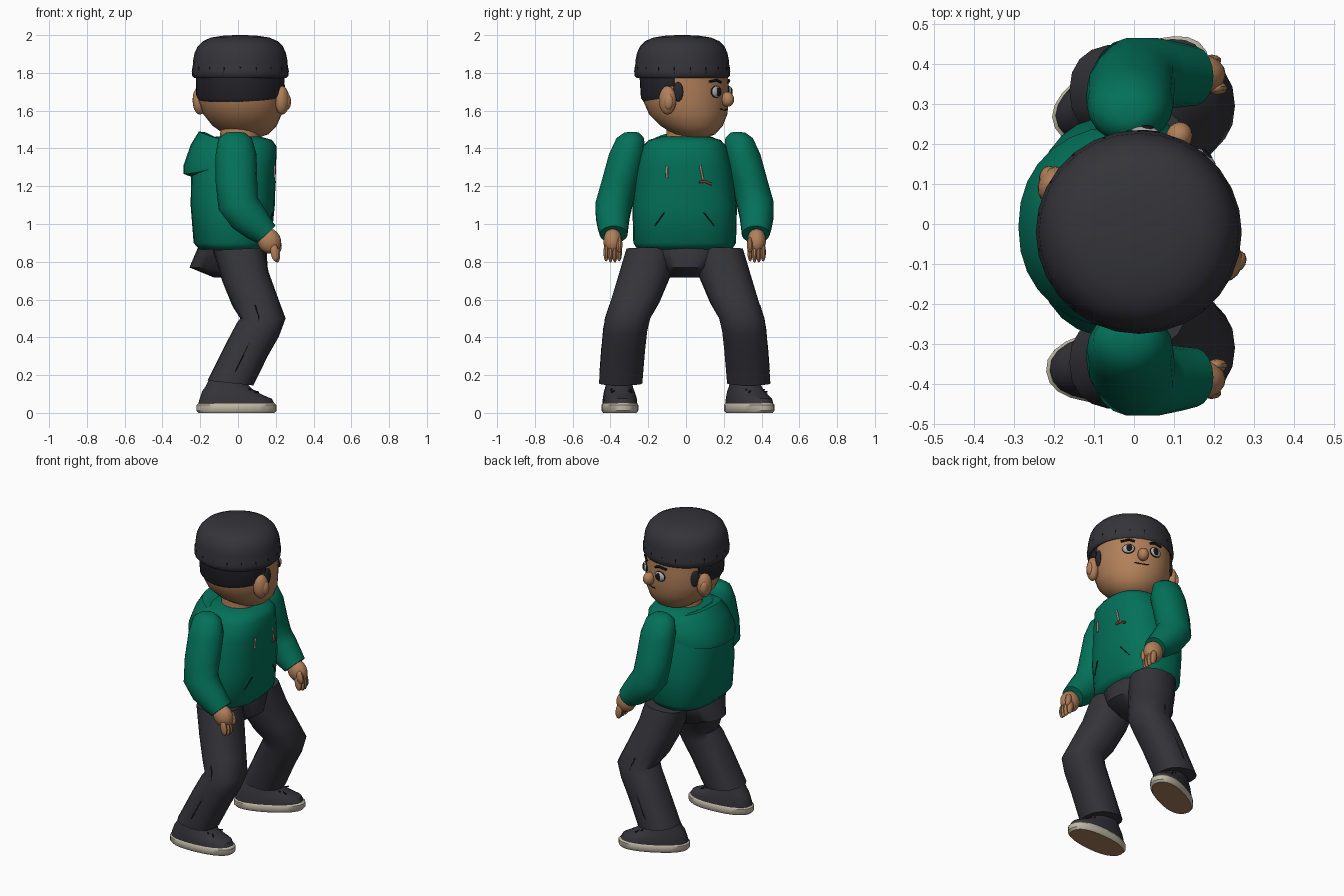
import bpy, bmesh, math
from mathutils import Vector, Matrix, Euler

if "Cube" in bpy.data.objects:
    bpy.data.objects.remove(bpy.data.objects["Cube"])


def material(name, rgb):
    m = bpy.data.materials.new(name)
    m.diffuse_color = (*rgb, 1)
    m.use_nodes = True
    m.node_tree.nodes["Principled BSDF"].inputs["Base Color"].default_value = m.diffuse_color
    return m


GREEN = material("green cloth", (0.001, 0.165, 0.100))
DARK = material("charcoal cloth", (0.034, 0.034, 0.042))
HAIR = material("dark hair", (0.020, 0.020, 0.026))
SKIN = material("skin", (0.44, 0.215, 0.10))
SOLE = material("cream rubber", (0.52, 0.48, 0.38))
TREAD = material("brown tread", (0.40, 0.21, 0.11))
BLACK = material("black", (0.008, 0.008, 0.010))
WHITE = material("eye white", (0.42, 0.42, 0.42))
PALE = material("pale cord", (0.50, 0.30, 0.24))
RED = material("dull red", (0.25, 0.04, 0.03))


def finish(name, bm, mats, angle=35):
    bmesh.ops.recalc_face_normals(bm, faces=bm.faces)
    me = bpy.data.meshes.new(name)
    bm.to_mesh(me)
    bm.free()
    ob = bpy.data.objects.new(name, me)
    bpy.context.collection.objects.link(ob)
    for m in mats:
        me.materials.append(m)
    bpy.ops.object.select_all(action='DESELECT')
    ob.select_set(True)
    bpy.context.view_layer.objects.active = ob
    bpy.ops.object.shade_smooth_by_angle(angle=math.radians(angle))
    return ob


def skin_rings(bm, rings):
    vs = [[bm.verts.new(p) for p in r] for r in rings]
    n = len(vs[0])
    for r0, r1 in zip(vs, vs[1:]):
        for i in range(n):
            j = (i + 1) % n
            bm.faces.new((r0[i], r0[j], r1[j], r1[i]))
    bm.faces.new(vs[0])
    bm.faces.new(vs[-1])


def spow(v, p):
    return math.copysign(abs(v) ** (2 / p), v)


def loft(name, rings, mat, n=18, p=2.0, angle=35, side=1, move=None):
    """rings: (x, y, z, half length, half width, tilt in degrees)"""
    bm = bmesh.new()
    out = []
    for x, y, z, a, b, t in rings:
        t = math.radians(t)
        ring = []
        for i in range(n):
            w = 2 * math.pi * i / n
            u = a * spow(math.cos(w), p)
            v = Vector((x + u * math.cos(t), side * (y + b * spow(math.sin(w), p)),
                        z + u * math.sin(t)))
            ring.append(move @ v if move else v)
        out.append(ring)
    skin_rings(bm, out)
    return finish(name, bm, [mat], angle)


def ball(name, loc, scale, mat, rot=(0, 0, 0), seg=16):
    bm = bmesh.new()
    m = Matrix.LocRotScale(Vector(loc), Euler(rot), Vector(scale))
    bmesh.ops.create_uvsphere(bm, u_segments=seg, v_segments=seg // 2 + 2, radius=1, matrix=m)
    return finish(name, bm, [mat])


def tube(name, pts, r, mat):
    cu = bpy.data.curves.new(name, 'CURVE')
    cu.dimensions = '3D'
    cu.bevel_depth = r
    cu.bevel_resolution = 1
    cu.use_fill_caps = True
    sp = cu.splines.new('POLY')
    sp.points.add(len(pts) - 1)
    for q, v in zip(sp.points, pts):
        q.co = (*v, 1)
    cu.materials.append(mat)
    ob = bpy.data.objects.new(name, cu)
    bpy.context.collection.objects.link(ob)


def at_height(rings, z):
    for r0, r1 in zip(rings, rings[1:]):
        if r0[2] <= z <= r1[2]:
            k = (z - r0[2]) / (r1[2] - r0[2])
            return [p + (q - p) * k for p, q in zip(r0, r1)]


# Sweater body, neck and pelvis
TORSO = [(-.03, -.007, .865, .175, .25, 0), (-.03, -.007, .90, .205, .272, 0),
         (-.028, -.007, 1.1, .223, .277, 0), (-.023, -.007, 1.3, .224, .252, 0),
         (-.002, -.007, 1.41, .207, .222, 0), (0, -.007, 1.445, .18, .19, 0),
         (0, -.007, 1.462, .12, .13, 0), (0, -.007, 1.466, .06, .06, 0)]
loft("sweater_body", TORSO, GREEN, 28, 2.5, 60)
loft("neck", [(.01, 0, 1.40, .11, .11, 0), (.01, 0, 1.48, .105, .105, 0),
              (.02, 0, 1.56, .10, .10, 0)], SKIN)
loft("pelvis", [(-.03, 0, .718, .10, .10, 0), (-.05, 0, .77, .207, .14, 0),
                (-.03, 0, .88, .18, .22, 0), (-.03, 0, .90, .17, .22, 0)], DARK, 20, 2.4)

# Folded hood wrapping the back of the shoulders
bm = bmesh.new()
hood = []
for i in range(17):
    w = math.radians(84 + 192 * i / 16)
    c, s = spow(math.cos(w), 2.2), spow(math.sin(w), 2.2)
    k = 0.35 + 0.65 * max(0, -math.cos(w)) ** .7
    top = 1.49 - .045 * math.sin(w) ** 2
    hood.append([Vector((-.015 + r * .96 * c, r * .89 * s - .007, top - (1.49 - z) * k))
                 for r, z in ((.11, 1.45), (.16, 1.485), (.20, 1.49), (.245, 1.42),
                              (.285, 1.31), (.285, 1.265), (.24, 1.25), (.16, 1.29))])
skin_rings(bm, hood)
finish("hood", bm, [GREEN], 50)

# Limbs
for s, label in ((-1, "right"), (1, "left")):
    o = -.007 * s   # the body sits slightly off centre
    arm = [(-.015, .275, 1.488, .02, .015, 0), (-.015, .282, 1.483, .05, .04, 0),
           (-.015, .288, 1.455, .088, .074, 0),
           (-.01, .305, 1.37, .108, .097, 0), (-.008, .345, 1.22, .11, .098, 2),
           (.0, .373, 1.11, .108, .10, 18), (.05, .381, 1.04, .10, .091, 38),
           (.11, .379, .98, .082, .081, 43), (.15, .376, .945, .066, .074, 43)]
    loft(label + "_sleeve", [(x, y + o, z, a, b, t) for x, y, z, a, b, t in arm],
         GREEN, 18, 2, 60, s)
    y = s * .381 - .007
    ball(label + "_palm", (.165, y, .91), (.062, .05, .07), SKIN, (0, -.5, 0))
    for i in range(4):
        ball(f"{label}_finger_{i + 1}", (.203 - .006 * abs(i - 1.5), y + (i - 1.5) * .023, .85),
             (.023, .0145, .058 - .006 * abs(i - 1.5)), SKIN, (0, -.15, 0), 10)
    ball(label + "_thumb", (.208, y - s * .035, .89), (.024, .017, .042), SKIN, (0, -.2, 0), 10)

    leg = [(.002, .18, .868, .135, .13, 3), (.04, .215, .72, .125, .138, 12),
           (.09, .262, .59, .122, .13, 12), (.132, .302, .50, .12, .121, 0),
           (.105, .315, .44, .117, .118, -18), (.05, .325, .34, .115, .117, -18),
           (-.04, .339, .158, .122, .116, -6)]
    loft(label + "_trouser", [(x, y + o, z, a, b, t) for x, y, z, a, b, t in leg],
         DARK, 18, 2.3, 45, s)
    tube(label + "_trouser_seam", [(x, s * (w + o), z) for x, w, z in
         ((.09, .396, .57), (.112, .419, .50), (.045, .438, .34), (-.015, .447, .22))],
         .004, BLACK)

    # Shoe with rubber sole
    yaw = math.radians(27 if s > 0 else 5)
    mv = Matrix.Translation((-.008, .335 if s > 0 else -.35, 0)) @ Matrix.Rotation(yaw, 4, 'Z')
    sole = loft(label + "_sole", [(0, 0, 0, .20, .086, 0), (0, 0, .012, .212, .095, 0),
                (0, 0, .042, .212, .095, 0), (0, 0, .052, .20, .087, 0)],
                SOLE, 24, 2.3, 40, 1, mv)
    sole.data.materials.append(TREAD)
    for f in sole.data.polygons:
        if f.normal.z < -.9:
            f.material_index = 1
    loft(label + "_shoe", [(0, 0, .045, .204, .09, 0), (-.004, 0, .075, .192, .088, 0),
         (-.02, 0, .105, .162, .082, -4), (-.04, 0, .132, .125, .074, -3),
         (-.055, 0, .17, .095, .066, 0)], DARK, 24, 2.3, 40, 1, mv)
    for i in range(2):
        for e in (-1, 1):
            x = .05 + .035 * i
            tube(f"{label}_lace_{i + 1}_{'inner' if e * s < 0 else 'outer'}",
                 [mv @ Vector((x + q * .02, e * (.035 + q * .02), .128 - i * .012 - q * .006))
                  for q in (0, 1)], .004, BLACK)


# Pockets and cords on the chest
def chest(y, z):
    x, yc, _, a, b, _ = at_height(TORSO, z)
    return (x + a * (1 - abs((y - yc) / b) ** 2.5) ** .4 + .001, y, z)


for name, pts, r, mat in (
        ("right_pocket", ((-.165, .99), (-.115, 1.06)), .003, BLACK),
        ("left_pocket", ((.15, .99), (.095, 1.06)), .003, BLACK),
        ("right_cord", ((-.10, 1.31), (-.102, 1.245)), .006, PALE),
        ("left_cord", ((.075, 1.31), (.09, 1.235)), .006, PALE),
        ("red_patch", ((.07, 1.222), (.10, 1.225), (.135, 1.21)), .007, RED)):
    tube(name, [chest(*p) for p in pts], r, mat)

# Head, turned toward its left
FACE = math.radians(66)
HEAD = [(.05, .05, 1.457, .06, .06, 0), (.045, .045, 1.475, .115, .11, 0),
        (.035, .03, 1.52, .17, .165, 0), (.024, .012, 1.58, .207, .207, 0),
        (.016, 0, 1.65, .224, .226, 0), (.015, -.003, 1.72, .228, .230, 0),
        (.014, -.008, 1.82, .226, .228, 0)]
loft("head", HEAD, SKIN, 28, 2, 50)


def on_head(deg, z, off=0.0):
    x, y, _, a, b, _ = at_height(HEAD, z)
    w = FACE + math.radians(deg)
    return Vector((x + (a + off) * math.cos(w), y + (b + off) * math.sin(w), z))


# Hair around the back, ear to ear
bm = bmesh.new()
hair = []
for i in range(25):
    d = 80 + 200 * i / 24
    edge = abs(d - 180) / 100
    low = 1.645 + .03 * edge ** 2 + (.055 if edge > .85 else 0)
    hair.append([on_head(d, z, q) for z, q in ((low + .01, -.02), (low, .0), (low + .02, .011),
                                               (1.80, .012), (1.80, -.02))])
skin_rings(bm, hair)
finish("hair", bm, [HAIR], 50)

# Ears, sideburns, eyes and brows
for s, label in ((-1, "right"), (1, "left")):
    w = FACE + math.radians(90 * s)
    ball(label + "_ear", on_head(90 * s, 1.655, .014), (.037, .048, .076), SKIN, (0, 0, w))
    ball(label + "_inner_ear", on_head(87 * s, 1.648, .037), (.02, .027, .043), SKIN, (0, 0, w))
    ball(label + "_sideburn", on_head(76 * s, 1.70, .0), (.012, .028, .052), HAIR,
         (0, 0, FACE + math.radians(76 * s)))
    e = 21 * s
    w = FACE + math.radians(e)
    ball(label + "_eye_rim", on_head(e, 1.70, .0), (.013, .038, .032), BLACK, (0, 0, w))
    ball(label + "_eye", on_head(e, 1.70, .004), (.014, .035, .029), WHITE, (0, 0, w))
    ball(label + "_pupil", on_head(e * .95, 1.70, .012), (.009, .020, .023), BLACK, (0, 0, w))
    tube(label + "_brow", [on_head(s * d, z, .004) for d, z in
         ((12, 1.75), (20, 1.761), (32, 1.754))], .007, BLACK)
ball("nose", on_head(0, 1.66, .013), (.037, .033, .040), SKIN, (0, 0, FACE))
tube("mouth", [on_head(d, z, 0) for d, z in ((-12, 1.61), (-5, 1.605), (5, 1.604), (11, 1.608))],
     .003, BLACK)

# Knitted cap with rolled band and rib marks
loft("cap", [(.012, -.02, z, r, r * .99, 0) for z, r in
             ((1.785, .225), (1.774, .245), (1.785, .255), (1.81, .257), (1.835, .252),
              (1.87, .249), (1.905, .242), (1.94, .226), (1.968, .198), (1.987, .155),
              (1.997, .09), (2.0, .03))], DARK, 28, 2, 60)
for i in range(18):
    w = 2 * math.pi * (i + .5) / 18
    tube(f"cap_rib_{i + 1}", [(.012 + .253 * math.cos(w), -.02 + .25 * math.sin(w), z)
                              for z in (1.80, 1.83)], .003, BLACK)
